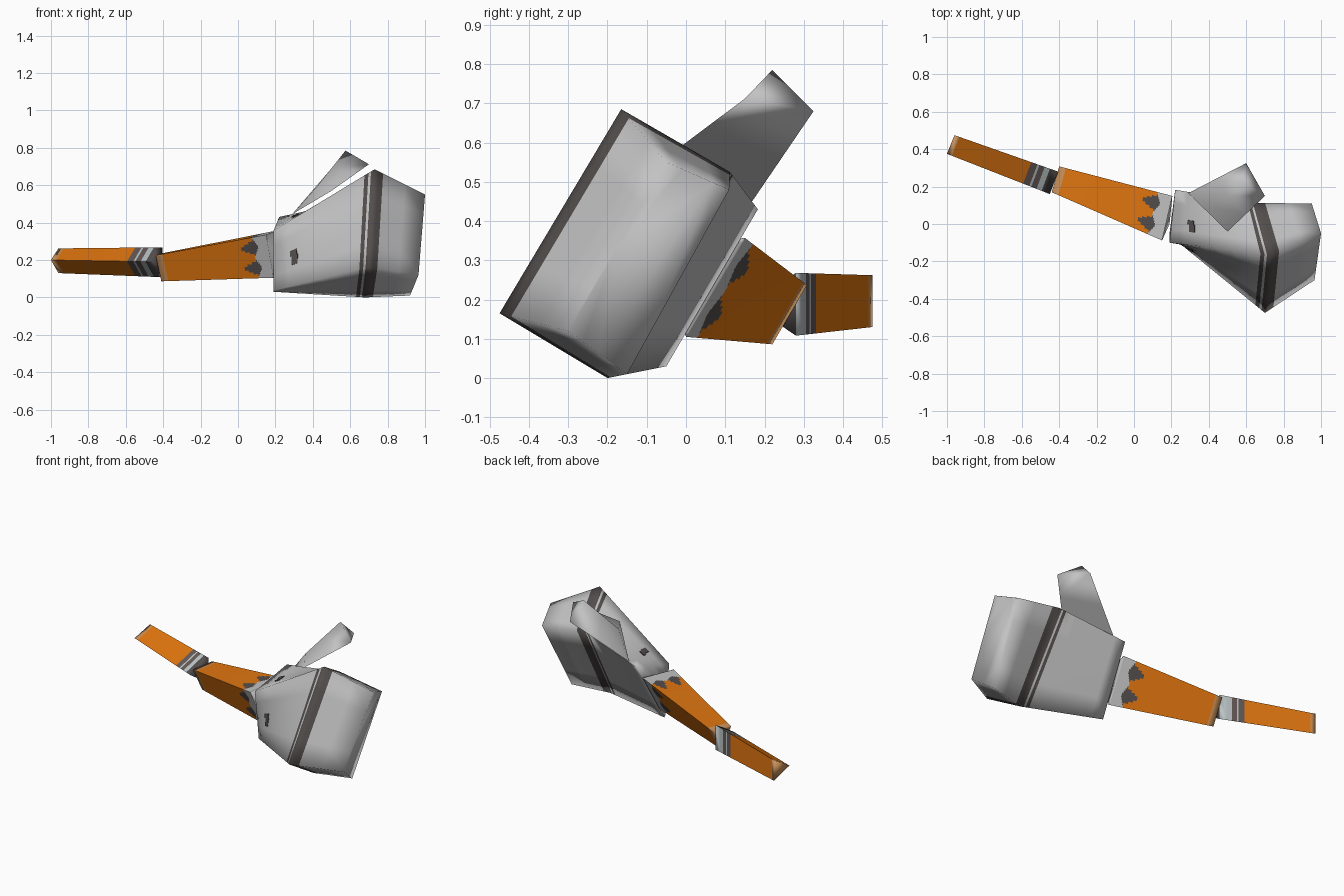
import bpy, bmesh, math
from mathutils import Vector

if "Cube" in bpy.data.objects:
    bpy.data.objects.remove(bpy.data.objects["Cube"])

COLOURS = {
    "light_grey": (0.54, 0.54, 0.54),
    "dark_grey": (0.085, 0.075, 0.072),
    "orange": (0.75, 0.18, 0.005),
    "tan": (0.62, 0.30, 0.11),
    "pale_steel": (0.50, 0.55, 0.56),
    "brown_grey": (0.13, 0.10, 0.095),
}
LIGHT, DARK, ORANGE, TAN, STEEL, BROWN = range(6)
mats = []
for name, c in COLOURS.items():
    m = bpy.data.materials.new(name)
    m.diffuse_color = (*c, 1)
    m.use_nodes = True
    m.node_tree.nodes["Principled BSDF"].inputs["Base Color"].default_value = m.diffuse_color
    mats.append(m)


def loft(name, sections, cuts, n, rule, angle):
    """Skin between corner sections; cuts are row parameters, n is the
    number of strips per side, rule(s, g, side) picks the colour."""
    secs = [[Vector(p) for p in s] for s in sections]
    k = len(secs[0])
    bm = bmesh.new()
    rows = []
    for s in cuts:
        i = min(int(s), len(secs) - 2)
        ring = [a.lerp(b, s - i) for a, b in zip(secs[i], secs[i + 1])]
        rows.append([bm.verts.new(ring[j].lerp(ring[(j + 1) % k], q / n))
                     for j in range(k) for q in range(n)])
    m = k * n
    for r in range(len(rows) - 1):
        for j in range(m):
            l = (j + 1) % m
            f = bm.faces.new((rows[r][j], rows[r][l], rows[r + 1][l], rows[r + 1][j]))
            f.material_index = rule((cuts[r] + cuts[r + 1]) / 2, (j % n + 0.5) / n, j // n)
    for ring, s in ((rows[0], cuts[0]), (rows[-1], cuts[-1])):
        f = bm.faces.new(ring)
        f.material_index = rule(s, 0.5, 0)
    bmesh.ops.recalc_face_normals(bm, faces=bm.faces)
    me = bpy.data.meshes.new(name)
    bm.to_mesh(me)
    bm.free()
    for mat in mats:
        me.materials.append(mat)
    ob = bpy.data.objects.new(name, me)
    bpy.context.collection.objects.link(ob)
    bpy.ops.object.select_all(action='DESELECT')
    ob.select_set(True)
    bpy.context.view_layer.objects.active = ob
    bpy.ops.object.shade_smooth_by_angle(angle=math.radians(angle))
    return ob


# Tapered main body with a double dark band round its widest section
def body_colour(s, g, side):
    return DARK if 0.90 < s < 0.94 or 0.965 < s < 1.17 else LIGHT


near = [(0.19, -0.10, 0.357), (0.19, -0.06, 0.037), (0.19, -0.05, 0.03), (0.22, 0.183, 0.43)]
wide = [(0.73, -0.165, 0.685), (0.70, -0.475, 0.165), (0.68, -0.20, 0.0), (0.65, 0.112, 0.525)]
tip = [(1.0, -0.05, 0.55), (0.965, -0.30, 0.12), (0.92, -0.15, 0.01), (0.95, 0.11, 0.48)]
loft("body", [near, wide, tip],
     [0, 0.15, 0.3, 0.45, 0.6, 0.75, 0.90, 0.94, 0.965, 1.0, 1.085, 1.17, 1.6, 2.0],
     4, body_colour, 100)


# Small dark marks on the front and top of the body, as thin plates
def mark(name, i, j, s0, s1, g0, g1):
    a, b, c, d = (Vector(p) for p in (near[i], near[j], wide[i], wide[j]))
    quad = [a.lerp(b, g).lerp(c.lerp(d, g), s)
            for s, g in ((s0, g0), (s1, g0), (s1, g1), (s0, g1))]
    n = (quad[1] - quad[0]).cross(quad[3] - quad[0]).normalized() * 0.0045
    loft(name, [[p - n for p in quad], [p + n for p in quad]], [0, 1], 1,
         lambda s, g, side: DARK, 30)


for label, i, j, g in (("front", 0, 1, 0.47), ("top", 3, 0, 0.53)):
    mark(f"{label}_mark_bar", i, j, 0.17, 0.24, g, g + 0.08)
    mark(f"{label}_mark_side", i, j, 0.19, 0.25, g + 0.08, g + 0.22)

# Wedge-shaped side fin leaning out of the body
loft("side_fin",
     [[(0.42, 0.085, 0.59), (0.50, -0.04, 0.57), (0.29, 0.165, 0.445)],
      [(0.575, 0.22, 0.785), (0.70, 0.15, 0.712), (0.60, 0.325, 0.68)]],
     [0, 0.5, 1], 1, lambda s, g, side: LIGHT, 100)


# Inner arm: orange, tan outer rim, toothed grey pattern where it joins the body
def inner_colour(s, g, side):
    if s < 0.06:
        return TAN
    d = abs((2 * g) % 1 - 0.5) * 2
    if s > 0.86 + 0.06 * (1 - d):
        return LIGHT
    if s > 0.74 + 0.18 * d:
        return DARK
    return ORANGE


loft("inner_arm",
     [[(-0.44, 0.17, 0.225), (-0.41, 0.22, 0.086), (-0.40, 0.308, 0.237)],
      [(0.15, -0.088, 0.335), (0.19, 0.0, 0.105), (0.205, 0.15, 0.357)]],
     [0, 0.06, 0.4, 0.73] + [0.73 + 0.27 * i / 27 for i in range(1, 28)],
     20, inner_colour, 100)


# Outer arm: three-sided, tan tip and striped cuff
def outer_colour(s, g, side):
    for limit, colour in ((0.05, TAN), (0.74, ORANGE), (0.80, BROWN), (0.82, STEEL),
                          (0.87, BROWN), (0.92, STEEL)):
        if s < limit:
            return colour
    return STEEL if side == 1 else DARK


loft("outer_arm",
     [[(-1.0, 0.375, 0.20), (-0.96, 0.475, 0.13), (-0.96, 0.475, 0.262)],
      [(-0.45, 0.16, 0.19), (-0.405, 0.28, 0.108), (-0.405, 0.28, 0.268)]],
     [0, 0.05, 0.4, 0.74, 0.80, 0.82, 0.87, 0.92, 1], 1, outer_colour, 100)
